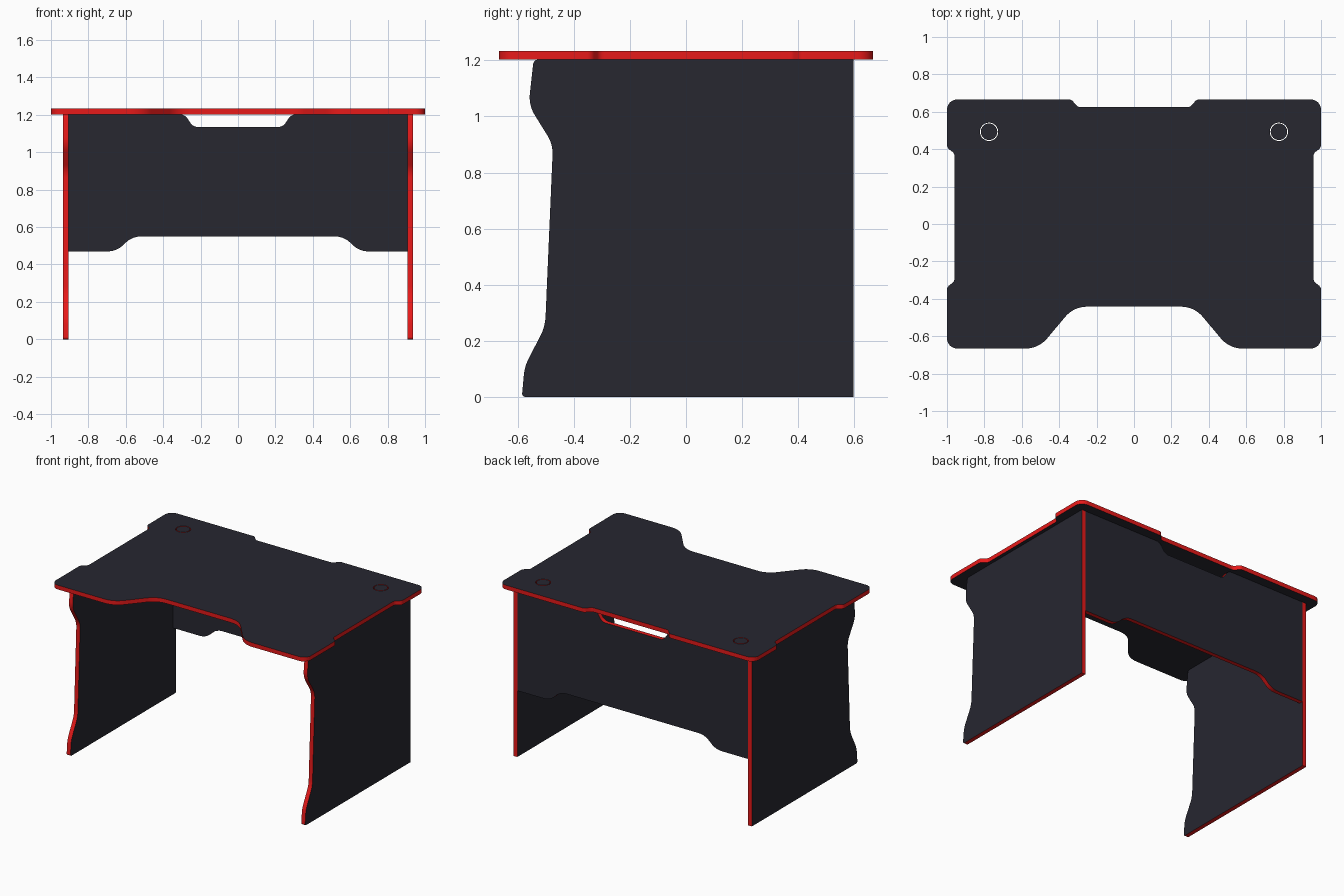
import bpy, bmesh, math
from mathutils import Matrix, Vector

if "Cube" in bpy.data.objects:
    bpy.data.objects.remove(bpy.data.objects["Cube"], do_unlink=True)


def make_material(name, rgb):
    mat = bpy.data.materials.new(name)
    mat.use_nodes = True
    mat.diffuse_color = (*rgb, 1)
    mat.node_tree.nodes["Principled BSDF"].inputs["Base Color"].default_value = (*rgb, 1)
    return mat


CHARCOAL = make_material("charcoal", (0.02, 0.02, 0.03))
RED = make_material("red_edging", (0.8, 0.01, 0.01))


def fillet(corners, steps=8):
    """Round each (u, v, radius) corner of a closed outline with an arc."""
    out = []
    for i, (u, v, r) in enumerate(corners):
        p = Vector((u, v))
        a = Vector(corners[i - 1][:2]) - p
        b = Vector(corners[(i + 1) % len(corners)][:2]) - p
        if r == 0:
            out.append(p)
            continue
        da, db = a.normalized(), b.normalized()
        half = da.angle(db) / 2
        t = min(r / math.tan(half), a.length * 0.49, b.length * 0.49)
        r = t * math.tan(half)
        centre = p + (da + db).normalized() * (r / math.sin(half))
        start, end = p + da * t - centre, p + db * t - centre
        sweep = start.angle_signed(end)
        for k in range(steps + 1):
            out.append(centre + Matrix.Rotation(-sweep * k / steps, 2) @ start)
    return out


def circle(x, y, r, n=32):
    return [Vector((x + r * math.cos(math.tau * k / n), y + r * math.sin(math.tau * k / n)))
            for k in range(n)]


def mirrored(half):
    """Complete a right-hand half outline across u = 0."""
    return half + [(-u, v, r) for u, v, r in reversed(half)]


def board(name, outlines, thickness, matrix):
    """Flat board with charcoal faces and red edging; inner outlines are holes."""
    curve = bpy.data.curves.new(name, "CURVE")
    curve.dimensions = "2D"
    curve.fill_mode = "BOTH"
    curve.extrude = thickness / 2
    for points in outlines:
        spline = curve.splines.new("POLY")
        spline.points.add(len(points) - 1)
        for target, p in zip(spline.points, points):
            target.co = (p.x, p.y, 0, 1)
        spline.use_cyclic_u = True
    temp = bpy.data.objects.new(name + "_outline", curve)
    bpy.context.collection.objects.link(temp)
    bpy.context.view_layer.update()
    depsgraph = bpy.context.evaluated_depsgraph_get()
    mesh = bpy.data.meshes.new_from_object(temp.evaluated_get(depsgraph))
    bpy.data.objects.remove(temp, do_unlink=True)
    bpy.data.curves.remove(curve)

    mesh.name = name
    mesh.materials.clear()
    mesh.materials.append(CHARCOAL)
    mesh.materials.append(RED)
    bm = bmesh.new()
    bm.from_mesh(mesh)
    bmesh.ops.remove_doubles(bm, verts=bm.verts, dist=0.0001)
    bmesh.ops.recalc_face_normals(bm, faces=bm.faces)
    for f in bm.faces:
        f.material_index = 0 if abs(f.normal.z) > 0.5 else 1
    bm.transform(matrix)
    bm.to_mesh(mesh)
    bm.free()
    obj = bpy.data.objects.new(name, mesh)
    bpy.context.collection.objects.link(obj)
    bpy.ops.object.select_all(action="DESELECT")
    obj.select_set(True)
    bpy.context.view_layer.objects.active = obj
    bpy.ops.object.shade_smooth_by_angle(angle=math.radians(30))
    return obj


THICK = 0.03
TOP_Z = 1.203
BACK_Y = 0.597
GROMMET = (0.775, 0.493)
on_top = Matrix.Translation((0, 0, TOP_Z + THICK / 2))

# Desktop: rear cable notch, waisted sides, front cut-in and two ring gaps
top_half = [
    (0.30, 0.625, 0.03), (0.335, 0.666, 0.03), (1.0, 0.666, 0.055),
    (1.0, 0.408, 0.03), (0.96, 0.378, 0.03), (0.96, -0.307, 0.03),
    (1.0, -0.337, 0.03), (1.0, -0.666, 0.055), (0.51, -0.666, 0.15),
    (0.322, -0.442, 0.15),
]
holes = [circle(s * GROMMET[0], GROMMET[1], 0.049) for s in (-1, 1)]
board("desktop", [fillet(mirrored(top_half))] + holes, THICK, on_top)

# Grommet caps sitting in the cable holes
for side, s in (("left", 1), ("right", -1)):
    board(side + "_grommet_cap", [circle(s * GROMMET[0], GROMMET[1], 0.0442)], THICK, on_top)

# Side panels with a sculpted front edge
side_profile = [
    (BACK_Y, 0, 0), (BACK_Y, TOP_Z, 0), (-0.543, TOP_Z, 0.02),
    (-0.561, 1.04, 0.12), (-0.474, 0.90, 0.12), (-0.502, 0.25, 0.17),
    (-0.575, 0.11, 0.17), (-0.585, 0, 0.012),
]
for side, s in (("left", 1), ("right", -1)):
    upright = Matrix(((0, 0, 1, s * 0.92), (1, 0, 0, 0), (0, 1, 0, 0), (0, 0, 0, 1)))
    board(side + "_side_panel", [fillet(side_profile)], THICK, upright)

# Back panel flush with the rear edges, with a top notch and a raised lower edge
back_half = [
    (0.24, 1.135, 0.05), (0.285, TOP_Z, 0.05), (0.905, TOP_Z, 0),
    (0.905, 0.47, 0), (0.65, 0.47, 0.12), (0.565, 0.55, 0.12),
]
facing_front = Matrix(((1, 0, 0, 0), (0, 0, -1, BACK_Y - THICK / 2), (0, 1, 0, 0), (0, 0, 0, 1)))
board("back_panel", [fillet(mirrored(back_half))], THICK, facing_front)
